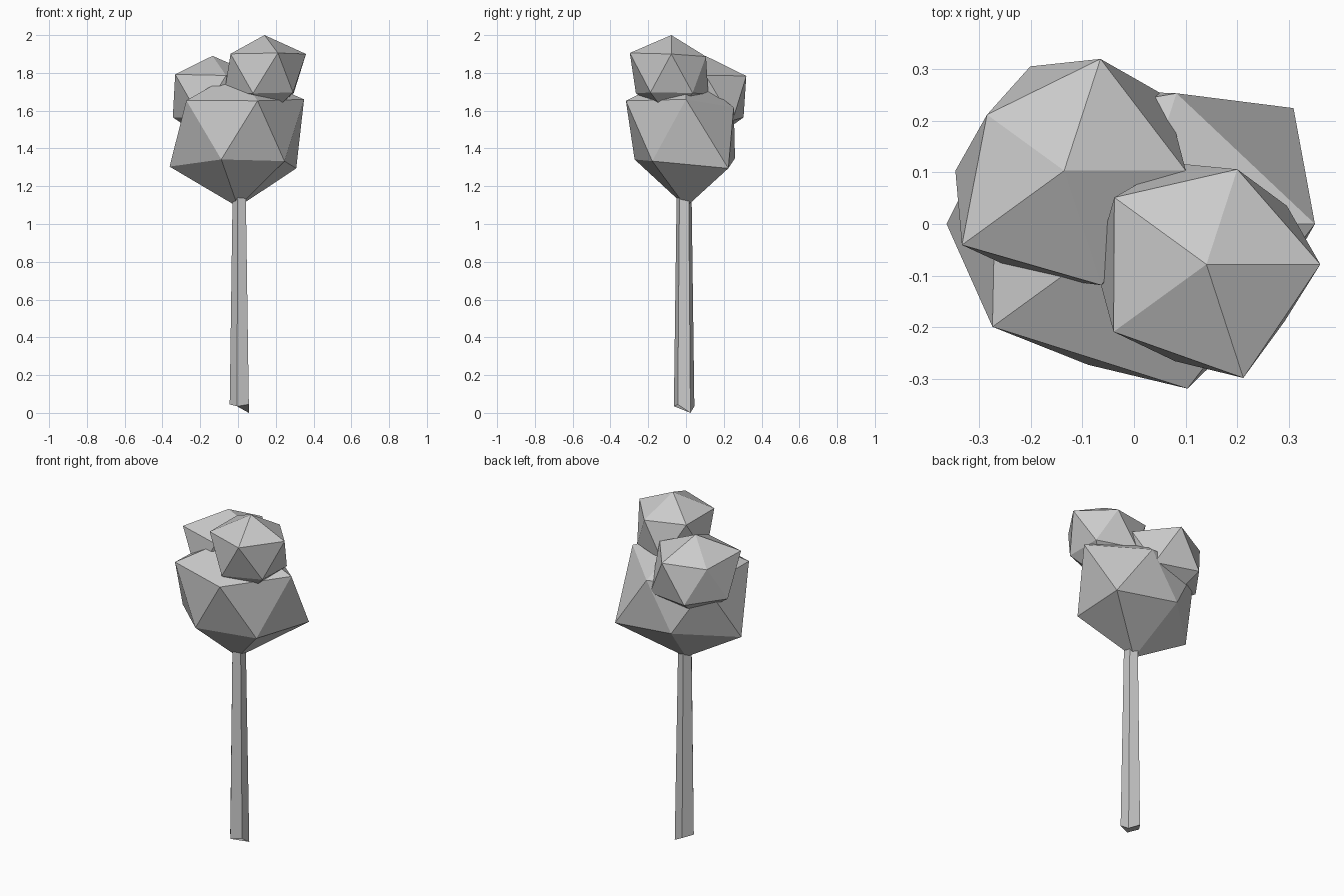
import bpy, bmesh, math
from mathutils import Vector

if "Cube" in bpy.data.objects:
    bpy.data.objects.remove(bpy.data.objects["Cube"])


def finish(name, bm):
    bmesh.ops.recalc_face_normals(bm, faces=bm.faces[:])
    mesh = bpy.data.meshes.new(name)
    bm.to_mesh(mesh)
    bm.free()
    obj = bpy.data.objects.new(name, mesh)
    bpy.context.collection.objects.link(obj)
    return obj


def foliage(name, center, bottom, lower, upper, top):
    """Icosahedron whose corners are pushed in or out; rings run counter-clockwise."""
    bm = bmesh.new()
    bmesh.ops.create_icosphere(bm, subdivisions=1, radius=1)
    order = sorted(bm.verts, key=lambda v: (
        round(v.co.z, 1), round(math.atan2(v.co.y, v.co.x), 2) % math.tau))
    for v, r in zip(order, [bottom, *lower, *upper, top]):
        v.co = Vector(center) + v.co.normalized() * r
    return finish(name, bm)


# Leaf clumps
foliage("main_foliage", (0, 0, 1.485), 0.395,
        (0.426, 0.305, 0.405, 0.32, 0.34),
        (0.391, 0.297, 0.367, 0.378, 0.374), 0.325)
foliage("back_left_foliage", (-0.135, 0.103, 1.67), 0.25,
        (0.273, 0.237, 0.235, 0.24, 0.24),
        (0.263, 0.254, 0.206, 0.273, 0.26), 0.22)
foliage("front_right_foliage", (0.14, -0.078, 1.79), 0.24,
        (0.215, 0.23, 0.24, 0.22, 0.209),
        (0.246, 0.216, 0.246, 0.248, 0.258), 0.21)

# Five-sided tapered trunk with an uneven foot
bm = bmesh.new()
foot, head = [], []
for i, z in enumerate((0.0, 0.035, 0.045, 0.035, 0.045)):
    a = math.radians(36 + 72 * i)
    c, s = math.cos(a), math.sin(a)
    foot.append(bm.verts.new((0.012 + 0.056 * c, -0.01 + 0.057 * s, z)))
    head.append(bm.verts.new((0.01 + 0.038 * c, -0.01 + 0.041 * s, 1.2)))
for i in range(5):
    j = (i + 1) % 5
    bm.faces.new((foot[i], foot[j], head[j], head[i]))
bm.faces.new(foot[::-1])
bm.faces.new(head)
finish("trunk", bm)
